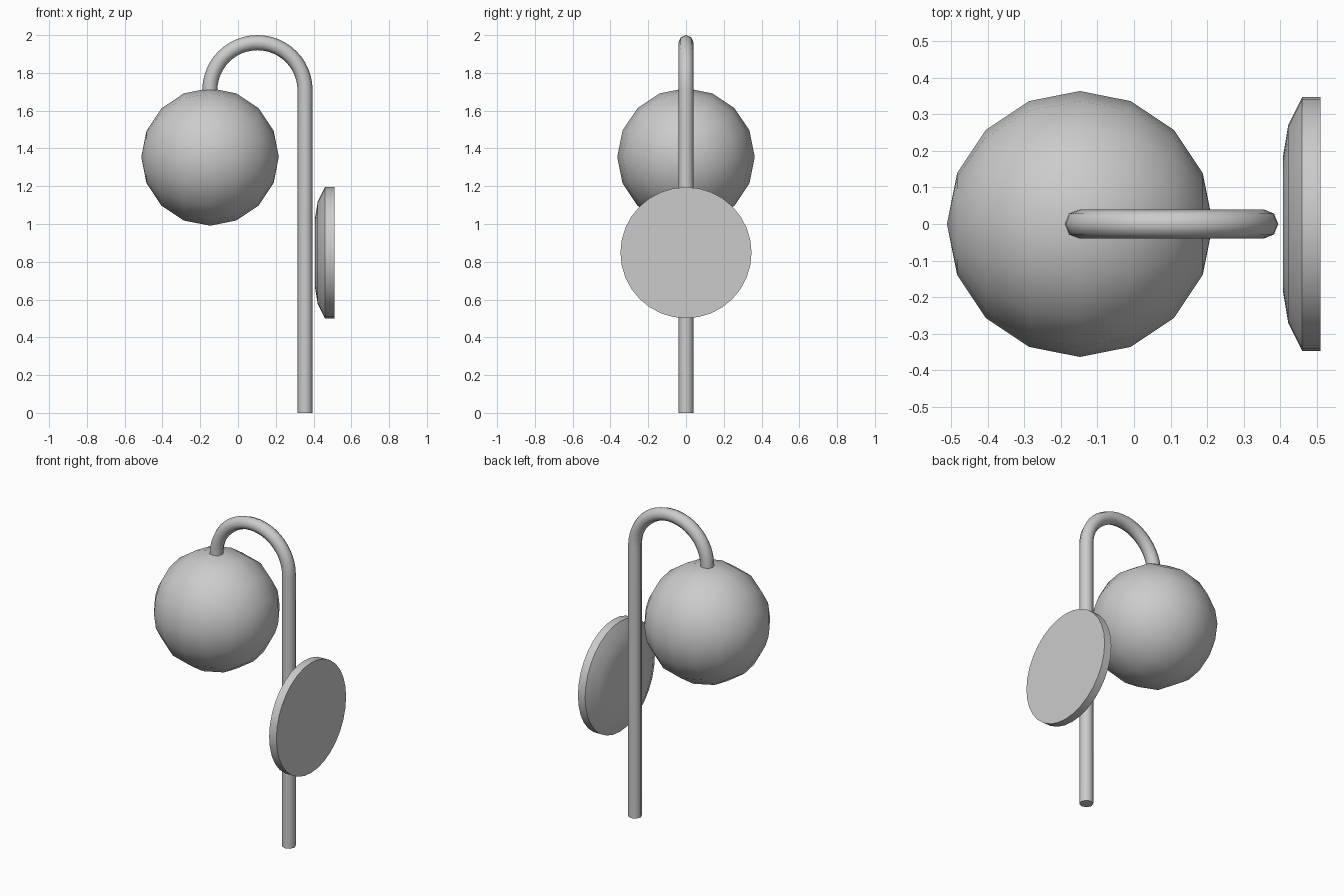
import bpy, bmesh
from math import sin, cos, pi, radians
from mathutils import Vector, Matrix

if "Cube" in bpy.data.objects:
    bpy.data.objects.remove(bpy.data.objects["Cube"])


def finish(bm, name, angle):
    bmesh.ops.recalc_face_normals(bm, faces=bm.faces)
    mesh = bpy.data.meshes.new(name)
    bm.to_mesh(mesh)
    bm.free()
    ob = bpy.data.objects.new(name, mesh)
    bpy.context.collection.objects.link(ob)
    bpy.ops.object.select_all(action='DESELECT')
    ob.select_set(True)
    bpy.context.view_layer.objects.active = ob
    bpy.ops.object.shade_smooth_by_angle(angle=radians(angle))
    return ob


def loft(rings, name, angle):
    """Skin a list of point rings and cap both ends."""
    bm = bmesh.new()
    vs = [[bm.verts.new(p) for p in ring] for ring in rings]
    n = len(vs[0])
    for a, b in zip(vs, vs[1:]):
        for i in range(n):
            j = (i + 1) % n
            bm.faces.new((a[i], a[j], b[j], b[i]))
    bm.faces.new(vs[0])
    bm.faces.new(vs[-1])
    return finish(bm, name, angle)


# hooked pole: straight post, half-circle bend, short end inside the globe
CX, CZ, BEND, R, SIDES = 0.103, 1.708, 0.252, 0.04, 8
path = [(Vector((CX + BEND, 0, 0)), 0.0)]
for k in range(25):
    t = pi * k / 24
    path.append((Vector((CX + BEND * cos(t), 0, CZ + BEND * sin(t))), t))
path.append((Vector((CX - BEND, 0, CZ - 0.02)), pi))
rings = []
for centre, t in path:
    out = Vector((cos(t), 0, sin(t)))
    rings.append([centre + out * R * cos(2 * pi * i / SIDES)
                  + Vector((0, R * sin(2 * pi * i / SIDES), 0)) for i in range(SIDES)])
loft(rings, "hooked_pole", 50)

# hanging globe, poles along x
bm = bmesh.new()
bmesh.ops.create_uvsphere(
    bm, u_segments=16, v_segments=8, radius=0.364,
    matrix=Matrix.Translation((-0.148, 0, 1.355)) @ Matrix.Rotation(pi / 2, 4, 'Y'))
finish(bm, "globe", 60)

# wall plate with rounded inner side
profile = [(0.51, 0.347), (0.46, 0.347), (0.422, 0.27), (0.408, 0.185)]
loft([[Vector((x, r * cos(2 * pi * i / 32), 0.848 + r * sin(2 * pi * i / 32)))
       for i in range(32)] for x, r in profile], "wall_plate", 50)
